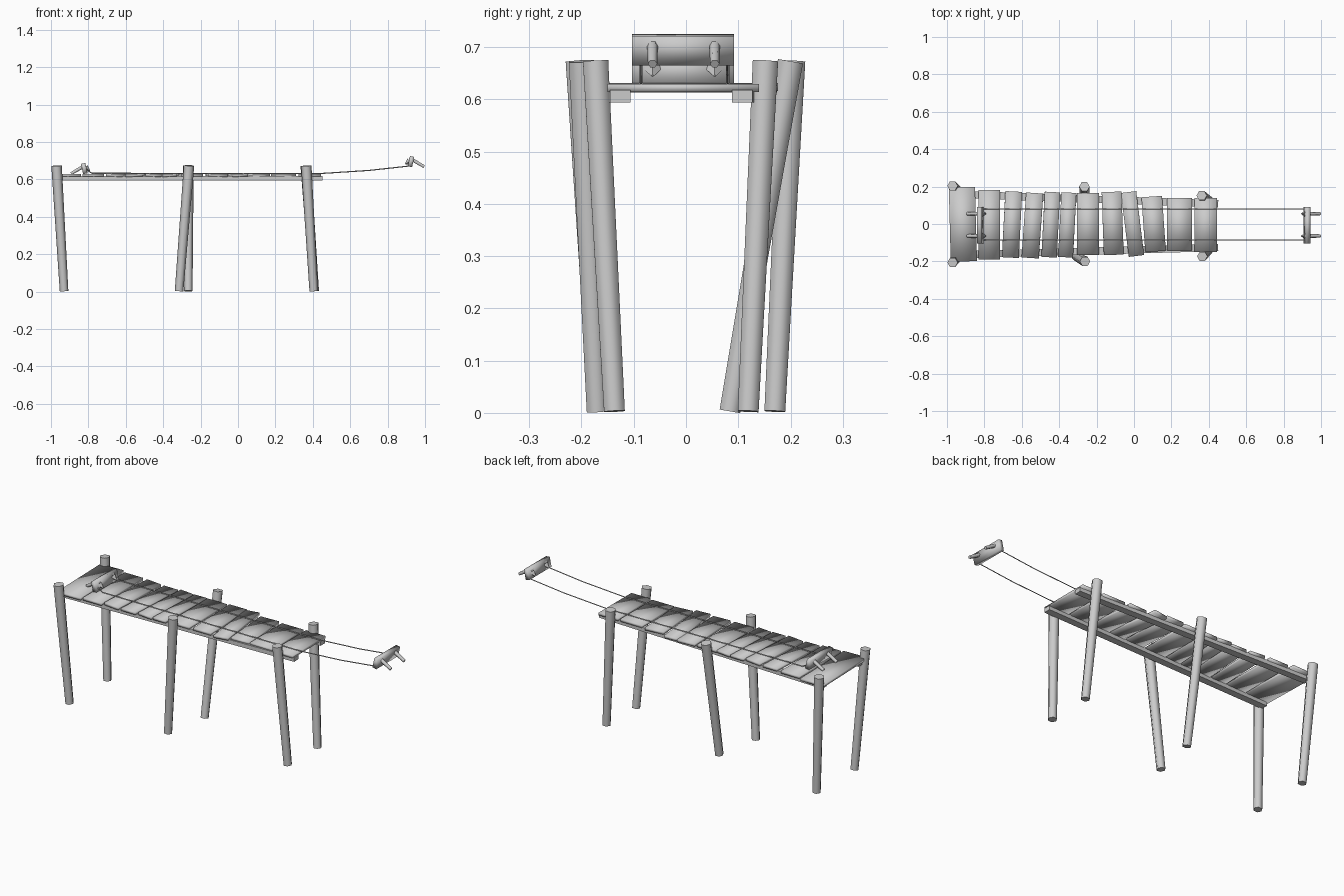
import bpy, bmesh, math
from mathutils import Vector, Matrix

if "Cube" in bpy.data.objects:
    bpy.data.objects.remove(bpy.data.objects["Cube"])


def make_object(name, bm, smooth=None):
    bmesh.ops.recalc_face_normals(bm, faces=bm.faces)
    mesh = bpy.data.meshes.new(name)
    bm.to_mesh(mesh)
    bm.free()
    obj = bpy.data.objects.new(name, mesh)
    bpy.context.collection.objects.link(obj)
    if smooth:
        bpy.ops.object.select_all(action='DESELECT')
        obj.select_set(True)
        bpy.context.view_layer.objects.active = obj
        bpy.ops.object.shade_smooth_by_angle(angle=math.radians(smooth))
    return obj


def rod(name, a, b, r1, r2, sides, smooth=65, spin=0.0):
    # tapered rod from point a to point b
    a, b = Vector(a), Vector(b)
    d = b - a
    bm = bmesh.new()
    bmesh.ops.create_cone(bm, cap_ends=True, segments=sides, radius1=r1, radius2=r2, depth=d.length)
    tilt = Vector((0, 0, 1)).rotation_difference(d).to_matrix().to_4x4()
    bm.transform(Matrix.Translation((a + b) / 2) @ tilt @ Matrix.Rotation(spin, 4, 'Z'))
    return make_object(name, bm, smooth)


def box(name, centre, size, rot=Matrix.Identity(4), smooth=None):
    bm = bmesh.new()
    bmesh.ops.create_cube(bm, size=1)
    bm.transform(Matrix.Translation(centre) @ rot @ Matrix.Diagonal((*size, 1)))
    return make_object(name, bm, smooth)


# leaning posts: (top x, top y, bottom x, bottom y)
posts = [
    (-0.97, -0.206, -0.93, -0.166), (-0.97, 0.204, -0.93, 0.17),
    (-0.262, -0.2, -0.315, -0.17), (-0.265, 0.2, -0.266, 0.084),
    (0.365, -0.173, 0.405, -0.137), (0.362, 0.152, 0.41, 0.119),
]
for i, (tx, ty, bx, by) in enumerate(posts):
    rod(f"post_{i + 1}", (bx, by, 0.003), (tx, ty, 0.673), 0.023, 0.028, 6, spin=math.pi / 2)

# long beams under the deck, converging slightly
for name, y0, y1 in (("front_beam", -0.165, -0.126), ("back_beam", 0.16, 0.108)):
    a, b = Vector((-0.97, y0, 0.608)), Vector((0.45, y1, 0.604))
    yaw = math.atan2(y1 - y0, b.x - a.x)
    box(name, (a + b) / 2, ((b - a).length, 0.039, 0.023), Matrix.Rotation(yaw, 4, 'Z'))

# deck planks: (centre x, width, y min, y max, yaw degrees, roll degrees)
planks = [
    (-0.915, 0.14, -0.2, 0.197, 1.5, 0), (-0.773, 0.115, -0.19, 0.181, 0, 0),
    (-0.652, 0.09, -0.18, 0.174, -3, 2), (-0.543, 0.092, -0.182, 0.166, -4, -2),
    (-0.445, 0.082, -0.178, 0.171, -3, 2), (-0.357, 0.08, -0.178, 0.168, -3, -2),
    (-0.246, 0.12, -0.167, 0.166, 0, 0), (-0.114, 0.106, -0.165, 0.172, 2, 1),
    (-0.008, 0.082, -0.172, 0.172, 7, -2), (0.105, 0.11, -0.147, 0.147, 4, 1),
    (0.243, 0.135, -0.143, 0.139, 0, 0), (0.384, 0.12, -0.15, 0.14, 0, 0),
]
for i, (x, w, y0, y1, yaw, roll) in enumerate(planks):
    rot = Matrix.Rotation(math.radians(yaw), 4, 'Z') @ Matrix.Rotation(math.radians(roll), 4, 'Y')
    box(f"plank_{i + 1}", (x, (y0 + y1) / 2, 0.622), (w, y1 - y0, 0.015), rot, smooth=100)

# mooring ropes lying on the deck and rising at the far end
for name, y in (("front_rope", -0.086), ("back_rope", 0.08)):
    curve = bpy.data.curves.new(name, 'CURVE')
    curve.dimensions = '3D'
    curve.bevel_depth = 0.003
    curve.bevel_resolution = 0
    path = [(-0.81, 0.65), (-0.78, 0.633), (-0.3, 0.632), (0.45, 0.632), (0.7, 0.648), (0.92, 0.672)]
    spline = curve.splines.new('POLY')
    spline.points.add(len(path) - 1)
    for p, (x, z) in zip(spline.points, path):
        p.co = (x, y, z, 1)
    bpy.context.collection.objects.link(bpy.data.objects.new(name, curve))

# rope anchors: crossbar plate, two slanting pegs and two pointed hooks, mirrored end to end
for end, px, pz, s in (("near", -0.822, 0.658, -1), ("far", 0.925, 0.695, 1)):
    tilt = Matrix.Rotation(math.radians(12 * s), 4, 'Y')
    box(f"{end}_anchor_plate", (px, -0.006, pz), (0.024, 0.195, 0.056), tilt, smooth=100)
    for side, y in (("front", -0.064), ("back", 0.055)):
        rod(f"{end}_{side}_peg", (px - 0.008 * s, y, pz + 0.019), (px + 0.07 * s, y, pz - 0.027),
            0.011, 0.009, 6)
        rod(f"{end}_{side}_hook", (px - 0.008 * s, y, pz + 0.002), (px - 0.03 * s, y, pz - 0.013),
            0.019, 0.003, 4)
